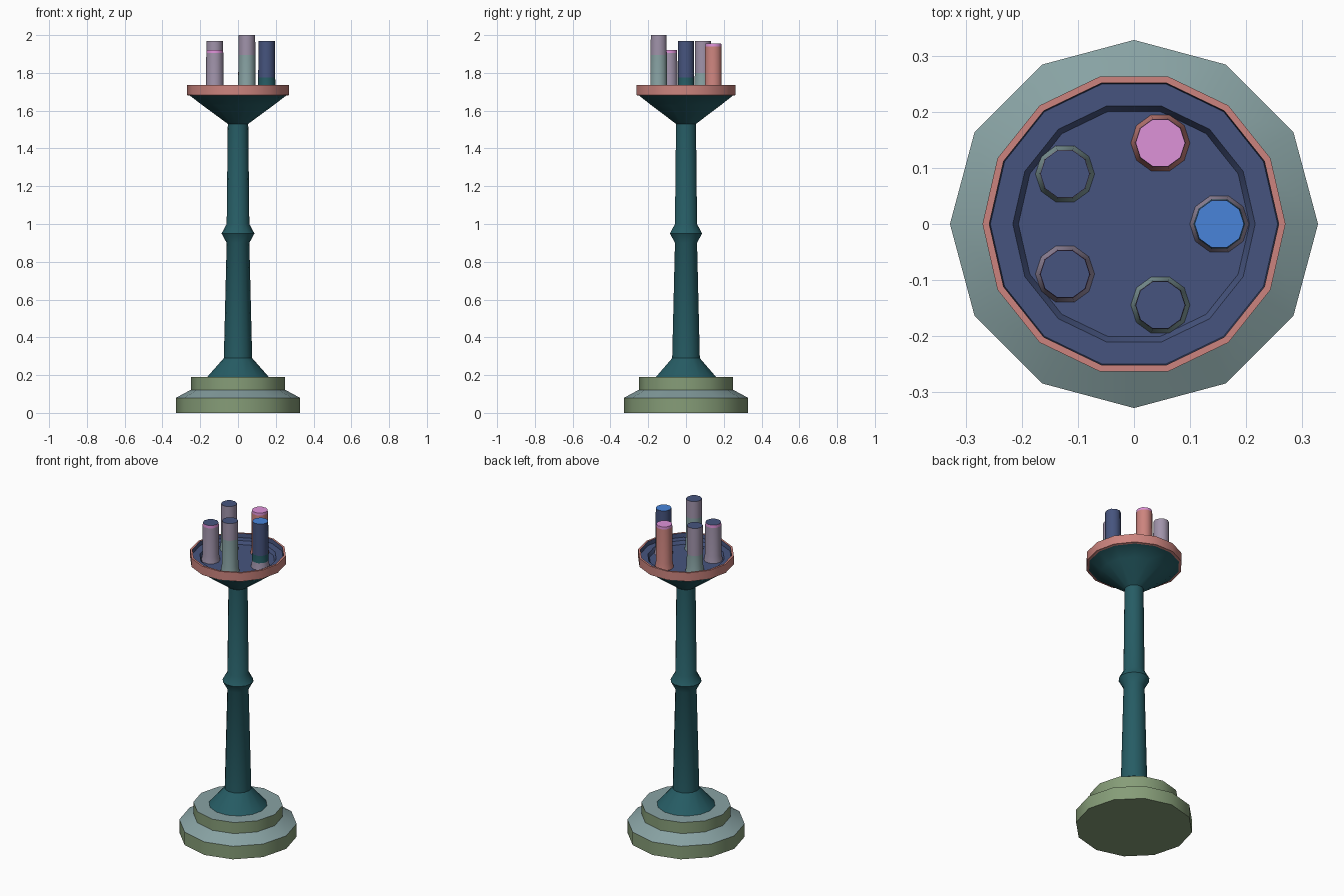
import bpy, bmesh, math

if "Cube" in bpy.data.objects:
    bpy.data.objects.remove(bpy.data.objects["Cube"])


def srgb(r, g, b):
    lin = lambda c: (c / 255 / 12.92) if c < 10 else ((c / 255 + 0.055) / 1.055) ** 2.4
    return (lin(r), lin(g), lin(b), 1.0)


COLOURS = {
    "moss_green": srgb(134, 157, 120),
    "grey_green": srgb(136, 162, 163),
    "dark_teal": srgb(38, 92, 100),
    "salmon": srgb(204, 132, 126),
    "navy": srgb(70, 84, 126),
    "lilac_grey": srgb(160, 147, 170),
    "bright_blue": srgb(72, 132, 218),
    "pink": srgb(222, 146, 216),
}
MATS = {}
for mat_name, colour in COLOURS.items():
    MATS[mat_name] = bpy.data.materials.new(mat_name)
    MATS[mat_name].diffuse_color = colour


def lathe(name, profile, sides, location=(0, 0, 0)):
    """Revolve (radius, z, colour of the band above) points; end discs are closed."""
    used = list(dict.fromkeys(c for _, _, c in profile))
    bm = bmesh.new()
    rings = []
    for r, z, _ in profile:
        rings.append([bm.verts.new((r * math.cos(2 * math.pi * i / sides),
                                    r * math.sin(2 * math.pi * i / sides), z))
                      for i in range(sides)])
    for k in range(len(rings) - 1):
        a, b = rings[k], rings[k + 1]
        for i in range(sides):
            j = (i + 1) % sides
            bm.faces.new((a[i], a[j], b[j], b[i])).material_index = used.index(profile[k][2])
    bm.faces.new(rings[0][::-1]).material_index = used.index(profile[0][2])
    bm.faces.new(rings[-1]).material_index = used.index(profile[-1][2])
    mesh = bpy.data.meshes.new(name)
    bm.to_mesh(mesh)
    bm.free()
    for c in used:
        mesh.materials.append(MATS[c])
    obj = bpy.data.objects.new(name, mesh)
    obj.location = location
    bpy.context.collection.objects.link(obj)
    bpy.ops.object.select_all(action='DESELECT')
    obj.select_set(True)
    bpy.context.view_layer.objects.active = obj
    bpy.ops.object.shade_smooth_by_angle(angle=math.radians(37))
    return obj


# Stepped base
lathe("base", [(0.328, 0.0, "moss_green"), (0.328, 0.08, "grey_green"),
               (0.25, 0.122, "moss_green"), (0.25, 0.19, "grey_green")], 12)

# Pillar with flared foot and a knot halfway up
T = "dark_teal"
lathe("pillar", [(0.165, 0.188, T), (0.075, 0.29, T), (0.06, 0.90, T), (0.087, 0.95, T),
                 (0.06, 1.0, T), (0.054, 1.54, T)], 14)

# Tray: bowl underside, rim, recessed two-level floor
lathe("tray", [(0.054, 1.53, T), (0.19, 1.63, T), (0.255, 1.68, "salmon"),
               (0.27, 1.682, "salmon"), (0.27, 1.735, "salmon"),
               (0.258, 1.735, "navy"), (0.256, 1.71, "navy"),
               (0.216, 1.71, "navy"), (0.206, 1.69, "navy")], 14)

# Five candles: top height, lower colour, change height, upper colour, top colour
CANDLES = [
    (1.97, "dark_teal", 1.775, "navy", "bright_blue"),
    (1.955, "salmon", 1.94, "pink", "pink"),
    (1.97, "grey_green", 1.80, "lilac_grey", "navy"),
    (1.922, "lilac_grey", 1.905, "pink", "navy"),
    (2.0, "grey_green", 1.895, "lilac_grey", "navy"),
]
for n, (top, low, change, high, cap) in enumerate(CANDLES):
    a = 2 * math.pi * n / 5
    foot = "lilac_grey" if n == 0 else low
    lathe(f"candle_{n + 1}", [(0.053, 1.688, foot), (0.046, 1.73, low),
                              (0.045, change, high), (0.044, top, cap)],
          10, (0.152 * math.cos(a), 0.152 * math.sin(a), 0))

for m in bpy.data.materials:
    if m.users and not m.is_grease_pencil:
        m.use_nodes = True
        m.node_tree.nodes["Principled BSDF"].inputs["Base Color"].default_value = m.diffuse_color
